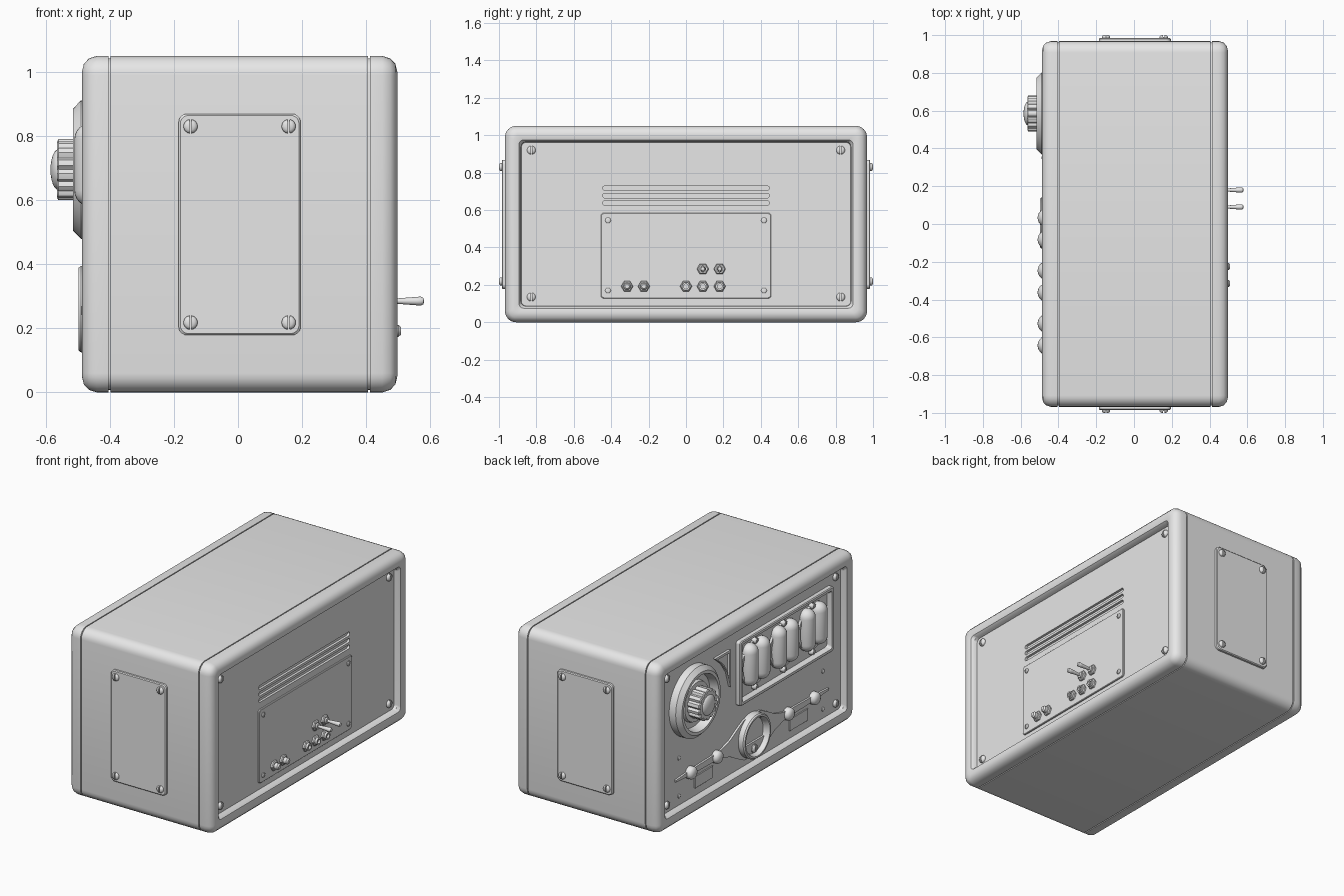
import bpy, bmesh
from math import sin, cos, pi
from mathutils import Vector

if "Cube" in bpy.data.objects:
    bpy.data.objects.remove(bpy.data.objects["Cube"])

grey = bpy.data.materials.new("plain_grey")
grey.use_nodes = True
grey.diffuse_color = (0.8, 0.8, 0.8, 1)
grey.node_tree.nodes["Principled BSDF"].inputs["Base Color"].default_value = (0.8, 0.8, 0.8, 1)
parts = []


# Each face maps (along, up, out) to the world
def dial_side(u, v, h): return Vector((-0.445 - h, u, v))
def socket_side(u, v, h): return Vector((0.455 + h, u, v))
def left_side(u, v, h): return Vector((u, 0.965 + h, v))
def right_side(u, v, h): return Vector((u, -0.965 - h, v))


# Outlines
def circle(u, v, r, n=32):
    return [(u + r * cos(2 * pi * i / n), v + r * sin(2 * pi * i / n)) for i in range(n)]


def rounded(u, v, w, h, r, n=6):
    pts = []
    for q, (sx, sy) in enumerate([(1, 1), (-1, 1), (-1, -1), (1, -1)]):
        for i in range(n + 1):
            a = pi / 2 * (q + i / n)
            pts.append((u + sx * (w / 2 - r) + r * cos(a), v + sy * (h / 2 - r) + r * sin(a)))
    return pts


def casing(inset):
    return rounded(0, 0.525, 1.936 - 2 * inset, 1.05 - 2 * inset, max(0.06 - inset, 0.025))


# Skin a stack of (outline, height) layers; a loop joins the last layer to the first
def skin(bm, face, layers, loop=False):
    rings = [[bm.verts.new(face(u, v, h)) for u, v in pts] for pts, h in layers]
    n = len(rings[0])
    for a, b in zip(rings, rings[1:] + (rings[:1] if loop else [])):
        for i in range(n):
            bm.faces.new((a[i], a[(i + 1) % n], b[(i + 1) % n], b[i]))
    if not loop:
        bm.faces.new(rings[0])
        bm.faces.new(rings[-1])


def part(name, face, *stacks, loop=False):
    bm = bmesh.new()
    for layers in stacks:
        skin(bm, face, layers, loop)
    bmesh.ops.remove_doubles(bm, verts=bm.verts, dist=1e-5)
    bmesh.ops.recalc_face_normals(bm, faces=bm.faces)
    mesh = bpy.data.meshes.new(name)
    bm.to_mesh(mesh)
    bm.free()
    mesh.materials.append(grey)
    ob = bpy.data.objects.new(name, mesh)
    bpy.context.collection.objects.link(ob)
    parts.append(ob)
    return ob


def turned(name, face, u, v, profile, n=32, loop=False):
    return part(name, face, [(circle(u, v, r, n), h) for r, h in profile], loop=loop)


def plate(name, face, u, v, w, h, r, base, top, edge=0.005):
    return part(name, face, [(rounded(u, v, w, h, r), base), (rounded(u, v, w, h, r), top - edge),
                             (rounded(u, v, w - 2 * edge, h - 2 * edge, r), top)])


# Slotted screw: two domed halves either side of a gap
def screw(name, face, u, v, r, base, height):
    def half(s, k):
        a0 = 0.17
        return [(u + s * r * max(k * sin(a0 + (pi - 2 * a0) * i / 10), 0.15),
                 v + r * k * cos(a0 + (pi - 2 * a0) * i / 10)) for i in range(11)]
    stacks = [[(half(s, k), base + height * t) for k, t in
               ((1, 0), (1, 0.4), (0.85, 0.75), (0.5, 1))] for s in (1, -1)]
    part(name, face, [(circle(u, v, r, 20), base - 0.005), (circle(u, v, r, 20), base + height * 0.3)], *stacks)


# Casing: core shows only in the two seams
part("seam_core", socket_side, [(casing(0.008), -0.88), (casing(0.008), -0.02)])
part("shell", socket_side, [(casing(0), -0.853), (casing(0), -0.049)])
RIM = [(0, -0.005), (0.008, 0.02), (0.025, 0.036), (0.05, 0.042), (0.075, 0.036), (0.086, 0.02), (0.09, -0.02)]
for name, face, start in (("dial_rim", dial_side, -0.041), ("socket_rim", socket_side, -0.043)):
    part(name, face, [(casing(0), start)] + [(casing(i), h) for i, h in RIM], loop=True)

# Panels with corner screws
part("dial_panel", dial_side, [(casing(0.06), -0.03), (casing(0.06), 0)])
socket_panel = part("socket_panel", socket_side, [(casing(0.06), -0.03), (casing(0.06), 0)])
for face, side in ((dial_side, "dial"), (socket_side, "socket")):
    for u in (-0.827, 0.827):
        for v in (0.135, 0.92):
            screw(side + "_panel_screw", face, u, v, 0.023, 0, 0.016)

# Vent slots cut in the socket panel
for v in (0.637, 0.677, 0.717):
    cutter = part("vent_cutter", socket_side, [(rounded(0, v, 0.89, 0.025, 0.012), h) for h in (-0.015, 0.02)])
    cutter.hide_render = True
    cut = socket_panel.modifiers.new("vent", "BOOLEAN")
    cut.operation, cut.object, cut.solver = "DIFFERENCE", cutter, "EXACT"
    bpy.context.view_layer.objects.active = socket_panel
    bpy.ops.object.modifier_apply(modifier=cut.name)
    parts.remove(cutter)
    bpy.data.objects.remove(cutter)

# Side plates
for face, side in ((left_side, "left"), (right_side, "right")):
    plate(side + "_plate", face, 0.005, 0.524, 0.38, 0.69, 0.025, -0.01, 0.02)
    for u in (-0.148, 0.158):
        for v in (0.218, 0.83):
            screw(side + "_plate_screw", face, u, v, 0.022, 0.02, 0.015)

# Socket plate, sockets and toggles
plate("socket_plate", socket_side, 0, 0.356, 0.91, 0.456, 0.015, -0.005, 0.01, 0.003)
for u in (-0.417, 0.417):
    for v in (0.17, 0.545):
        screw("socket_plate_screw", socket_side, u, v, 0.015, 0.01, 0.008)
for u in (-0.315, -0.225, 0, 0.09, 0.18):
    turned("socket_nut", socket_side, u, 0.192, [(0.032, 0), (0.032, 0.02), (0.026, 0.025)], 6)
    if u < -0.1:
        turned("jack", socket_side, u, 0.192, [(0.019, 0.02), (0.019, 0.045), (0.012, 0.053), (0.001, 0.054)], 16)
    else:
        turned("socket_ring", socket_side, u, 0.192, [(0.022, 0.01), (0.022, 0.038), (0.013, 0.038), (0.013, 0.02)], 20, True)
for u in (0.09, 0.18):
    turned("toggle_nut", socket_side, u, 0.285, [(0.032, 0), (0.032, 0.02), (0.026, 0.025)], 6)
    turned("toggle_lever", socket_side, u, 0.285,
           [(0.018, 0.02), (0.018, 0.035), (0.008, 0.037), (0.013, 0.1), (0.014, 0.115), (0.01, 0.123), (0.001, 0.126)], 16)

# Tuning dial with a fluted knob
DIAL = (0.585, 0.695)
turned("dial_bezel", dial_side, *DIAL, [(0.216, -0.005), (0.216, 0.045), (0.19, 0.07), (0.172, 0.07),
                                        (0.162, 0.025), (0.162, -0.005)], 48, True)
turned("dial_face", dial_side, *DIAL, [(0.165, -0.005), (0.165, 0.015), (0.125, 0.02), (0.12, 0.04), (0.001, 0.04)], 48)


def fluted(r):
    pts = []
    for i in range(96):
        a = 2 * pi * i / 96
        k = r * (1 - 0.12 * max(0, cos(14 * a)))
        pts.append((DIAL[0] + k * cos(a), DIAL[1] + k * sin(a)))
    return pts


part("dial_knob", dial_side, [(fluted(0.095), 0.035), (fluted(0.095), 0.115), (fluted(0.088), 0.12)])
turned("knob_cap", dial_side, *DIAL, [(0.065, 0.115)] + [(0.063 * cos(i * pi / 12) + 0.0005, 0.115 + 0.025 * sin(i * pi / 12))
                                                        for i in range(7)])

# Corner pointer beside the dial
flag = [(0.37, 0.87), (0.22, 0.87), (0.22, 0.64), (0.25, 0.74), (0.3, 0.81)]
small = [(0.262 + 0.75 * (u - 0.262), 0.81 + 0.75 * (v - 0.81)) for u, v in flag]
part("corner_flag", dial_side, [(flag, -0.005), (flag, 0.015), (small, 0.015), (small, -0.005)], loop=True)

# Tube window: frame, three round bases, six glass tubes
ROW = -0.305


def window(w):
    return rounded(ROW - 0.01, 0.69, 0.92 - w, 0.4 - w, 0.015)


part("tube_frame", dial_side, [(window(0), -0.005), (window(0), 0.025), (window(0.01), 0.03),
                               (window(0.04), 0.03), (window(0.06), 0.01), (window(0.06), -0.005)], loop=True)
for k in (-1, 0, 1):
    centre = ROW + 0.28 * k
    turned("tube_base", dial_side, centre, 0.7, [(0.138, -0.005), (0.138, 0.015), (0.122, 0.015), (0.122, -0.005)], 40, True)
    for v in (0.55, 0.835):
        screw("tube_base_screw", dial_side, centre, v, 0.02, 0.005, 0.022)
    for side in (-1, 1):
        def upright(a, b, h, y=centre + side * 0.058):
            return Vector((-0.46 + a, y + b, h))
        dome = [(0.05 * sin(i * pi / 12) + 0.0005, 0.05 * cos(i * pi / 12)) for i in range(7)]
        turned("glass_tube", upright, 0, 0, [(r, 0.79 + z) for r, z in dome] +
               [(r, 0.63 - z) for r, z in reversed(dome)], 24)

# Tapered trim strip running through the centre gauge
taper = [(0.75, 0.006), (0.6, 0.016), (0.4, 0.02), (0.3, 0.027), (0.22, 0.05), (0.15, 0.09), (0.08, 0.125)]
top = taper + [(-u, t) for u, t in reversed(taper)]
strip = [(u, 0.255 + t) for u, t in top] + [(u, 0.255 - t) for u, t in reversed(top)]
part("trim_strip", dial_side, [(strip, -0.005), (strip, 0.012)])
GAUGE = (0.005, 0.26)
turned("gauge_ring", dial_side, *GAUGE, [(0.135, 0), (0.135, 0.045), (0.128, 0.053), (0.118, 0.053),
                                         (0.108, 0.035), (0.108, 0)], 48, True)
half = [(0.005 + 0.109 * cos(pi + pi * i / 20), 0.22 + 0.07 * sin(pi + pi * i / 20)) for i in range(21)]
part("gauge_cover", dial_side, [(half, 0), (half, 0.024)])
screw("gauge_screw", dial_side, 0.005, 0.18, 0.025, 0.024, 0.015)

# Small knobs, label plates and rivets, mirrored about the gauge
for s in (-1, 1):
    for u in (0.35, 0.605):
        turned("small_knob", dial_side, s * u, 0.255, [(0.038, 0), (0.038, 0.025), (0.032, 0.035), (0.018, 0.042), (0.001, 0.044)], 20)
    plate("label_plate", dial_side, s * 0.465, 0.172, 0.18, 0.075, 0.005, -0.002, 0.006, 0.002)
    for v in (0.145, 0.38):
        turned("rivet", dial_side, s * 0.705, v, [(0.013, -0.002), (0.013, 0.005), (0.001, 0.01)], 12)

# Smooth the curves, keep the edges
bpy.ops.object.select_all(action="DESELECT")
for ob in parts:
    ob.select_set(True)
bpy.context.view_layer.objects.active = parts[0]
bpy.ops.object.shade_smooth_by_angle(angle=0.6)
